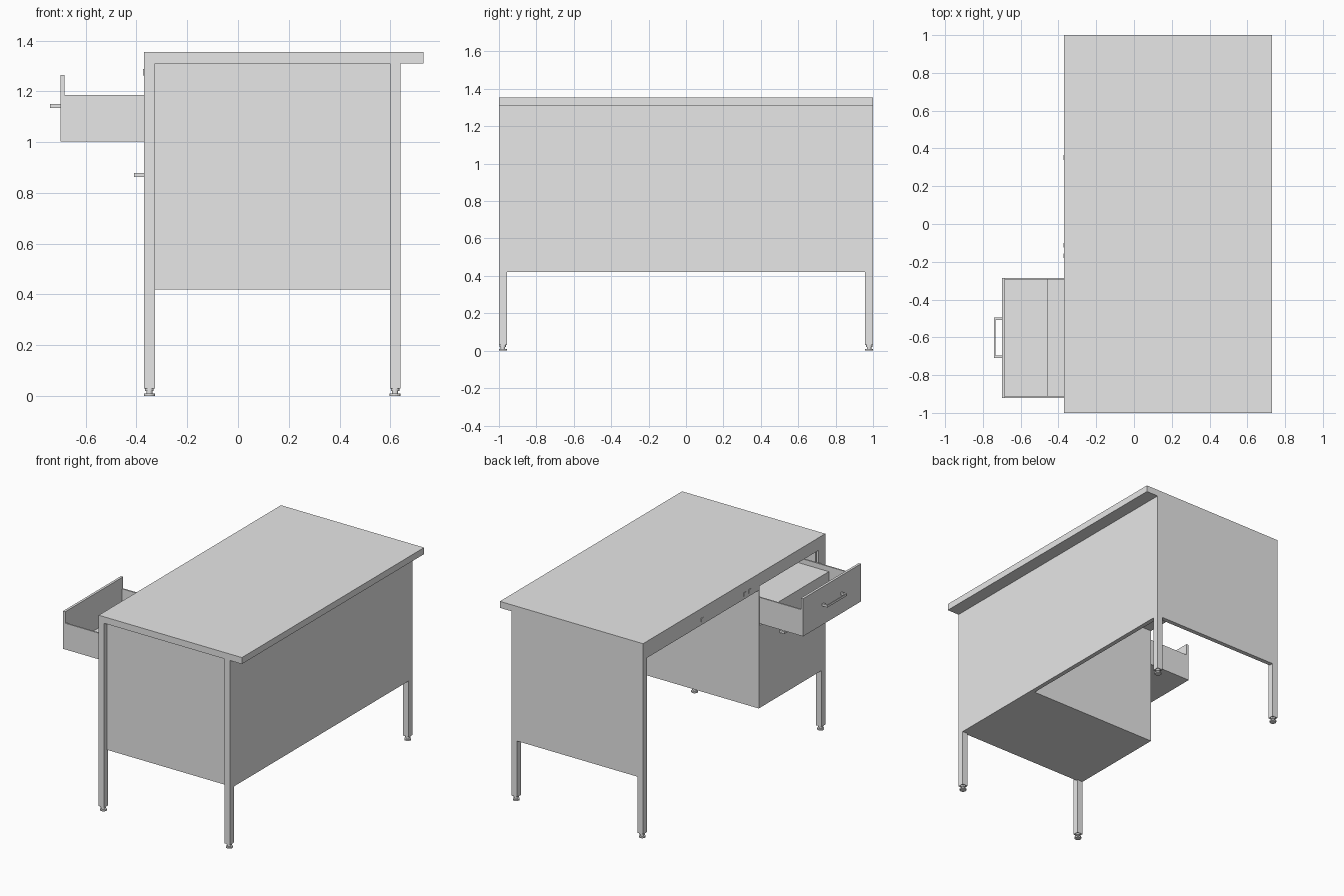
import bpy
import bmesh
from mathutils import Vector

default_cube = bpy.data.objects.get("Cube")
if default_cube:
    bpy.data.objects.remove(default_cube, do_unlink=True)

# Single painted-metal grey
grey = bpy.data.materials.new("painted_grey")
grey.use_nodes = True
colour = (0.8, 0.8, 0.8, 1.0)
grey.diffuse_color = colour
grey.node_tree.nodes["Principled BSDF"].inputs["Base Color"].default_value = colour


def finish(name, bm):
    mesh = bpy.data.meshes.new(name)
    bm.to_mesh(mesh)
    bm.free()
    mesh.materials.append(grey)
    obj = bpy.data.objects.new(name, mesh)
    bpy.context.collection.objects.link(obj)
    return obj


def add_box(bm, x, y, z):
    """Add a box spanning the given (low, high) ranges."""
    verts = bmesh.ops.create_cube(bm, size=1)["verts"]
    for v in verts:
        v.co = Vector([(a + b) / 2 + c * (b - a) for (a, b), c in zip((x, y, z), v.co)])


def boxes(name, *spans):
    bm = bmesh.new()
    for span in spans:
        add_box(bm, *span)
    return finish(name, bm)


def add_disc(bm, x, y, z0, z1, radius):
    verts = bmesh.ops.create_cone(bm, cap_ends=True, segments=16, radius1=radius,
                                  radius2=radius, depth=z1 - z0)["verts"]
    bmesh.ops.translate(bm, verts=verts, vec=(x, y, (z0 + z1) / 2))


# Main levels and planes
FRONT, BACK = -0.37, 0.64
LEG = 0.042
RAIL, TOP = 1.31, 1.355
PANEL = 0.42
CASE = (-0.97, -0.27)

boxes("desk_top", ((FRONT, 0.73), (-1, 1), (RAIL, TOP)))

# Legs with levelling feet
for row, x in (("open_side", FRONT), ("panel_side", BACK - LEG)):
    for end, y in (("near", -1), ("far", 1 - LEG)):
        boxes(f"leg_{row}_{end}", ((x, x + LEG), (y, y + LEG), (0.03, RAIL)))
        bm = bmesh.new()
        cx, cy = x + LEG / 2, y + LEG / 2
        add_disc(bm, cx, cy, 0, 0.009, 0.022)
        add_disc(bm, cx, cy, 0.009, 0.03, 0.012)
        add_disc(bm, cx, cy, 0.02, 0.03, 0.017)
        finish(f"foot_{row}_{end}", bm)

# Closing panels: the near end is recessed, the others are flush
inner = (FRONT + LEG, BACK - LEG)
boxes("near_end_panel", (inner, (-0.97, -0.955), (PANEL, RAIL)))
boxes("far_end_panel", (inner, (0.97, 1), (PANEL, RAIL)))
boxes("modesty_panel", ((BACK - 0.03, BACK), (LEG - 1, 1 - LEG), (PANEL, RAIL)))

# Drawer pedestal, hollow around the upper drawer
depth = (FRONT, BACK - 0.03)
front_wall = (FRONT, FRONT + 0.015)
mouth = (-0.925, -0.28)
boxes("pedestal_case",
      (depth, (mouth[1], CASE[1]), (PANEL, RAIL)),
      ((inner[0], depth[1]), (CASE[0], -0.958), (PANEL, RAIL)),
      (front_wall, (LEG - 1, mouth[0]), (PANEL, RAIL)),
      (depth, (LEG - 1, mouth[1]), (PANEL, PANEL + 0.012)),
      (depth, mouth, (0.98, 0.992)),
      (front_wall, mouth, (1.267, RAIL)))
boxes("lower_drawer_front", (front_wall, mouth, (PANEL + 0.012, 0.98)))

# Pulled-out upper drawer with an inner tray
out, wide, rear = -0.70, (-0.92, -0.285), 0.15
low, rim, wall = 1.003, 1.185, 0.01
boxes("upper_drawer_front", ((out, out + 0.017), wide, (low, 1.265)))
boxes("upper_drawer_box",
      ((out + 0.017, rear), wide, (low, low + wall)),
      ((out + 0.017, rear), (wide[0], wide[0] + wall), (low, rim)),
      ((out + 0.017, rear), (wide[1] - wall, wide[1]), (low, rim)),
      ((rear - wall, rear), wide, (low, rim)))
tray_width = (wide[0] + wall, wide[1] - wall)
boxes("drawer_tray",
      ((-0.46, rear - wall), tray_width, (1.14, 1.15)),
      ((-0.46, -0.45), tray_width, (low, 1.15)))

# Bar handles on two posts
for name, x, z in (("upper_handle", out, 1.142), ("lower_handle", FRONT, 0.87)):
    height = (z - 0.008, z + 0.008)
    boxes(name,
          ((x - 0.04, x - 0.034), (-0.71, -0.495), height),
          ((x - 0.036, x), (-0.71, -0.697), height),
          ((x - 0.036, x), (-0.508, -0.495), height))

# Shallow centre drawer with a lock and a pull plate
boxes("centre_drawer", ((FRONT, 0.2), (CASE[1], 1 - LEG), (1.24, RAIL)))
boxes("centre_lock", ((FRONT - 0.004, FRONT), (0.34, 0.365), (1.263, 1.288)))
boxes("pull_plate",
      ((FRONT - 0.004, FRONT), (-0.18, -0.155), (1.263, 1.288)),
      ((FRONT - 0.004, FRONT), (-0.125, -0.1), (1.263, 1.288)))
